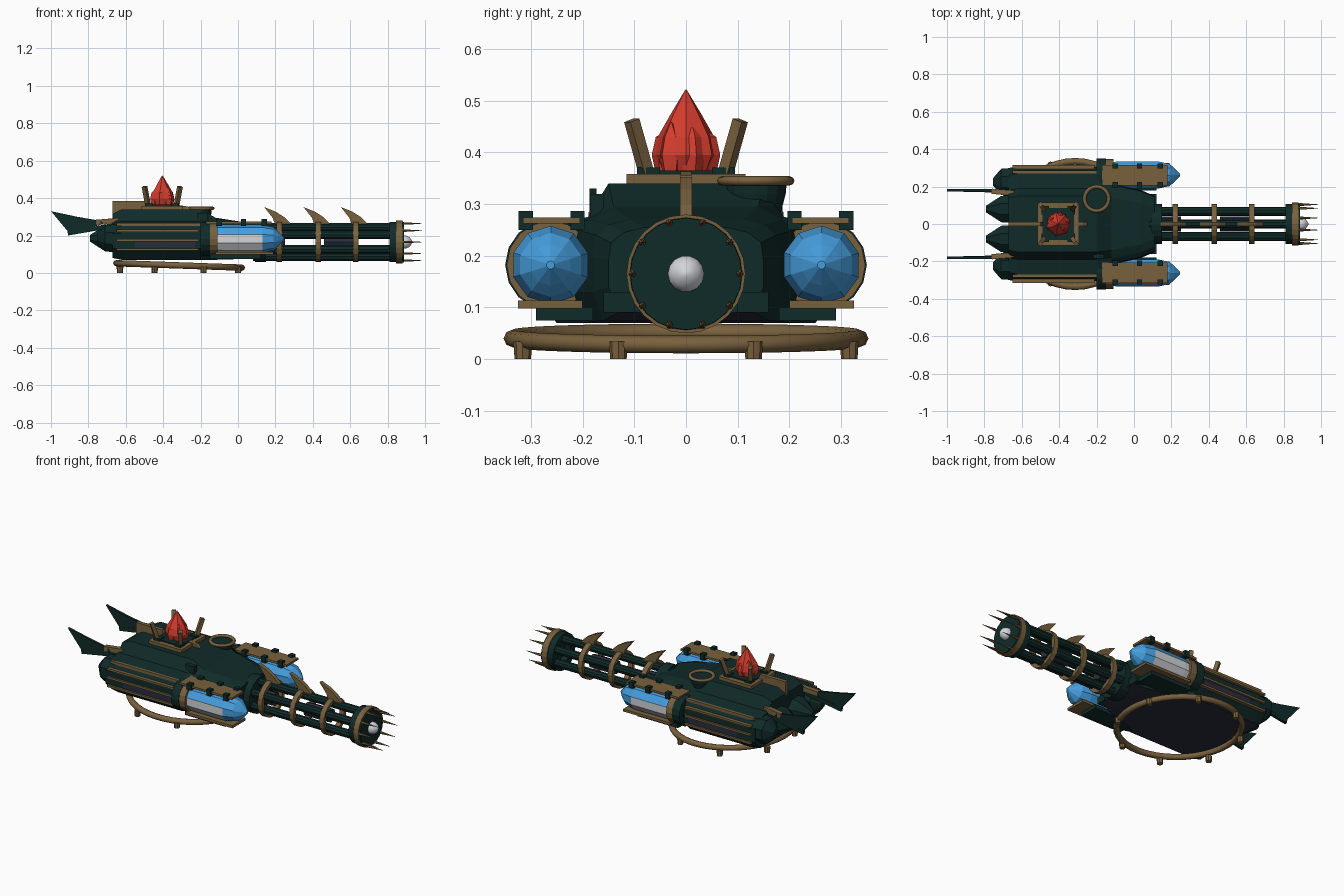
import bpy, bmesh, math, random
from mathutils import Vector, Matrix

if "Cube" in bpy.data.objects:
    bpy.data.objects.remove(bpy.data.objects["Cube"])
random.seed(4)

def mat(name, c):
    m = bpy.data.materials.new(name)
    m.diffuse_color = (*c, 1)
    m.use_nodes = True
    m.node_tree.nodes["Principled BSDF"].inputs["Base Color"].default_value = m.diffuse_color
    return m
GREEN = mat("dark green", (.005, .024, .022))
GOLD = mat("old brass", (.19, .12, .048))
BLUE = mat("sky blue", (.06, .34, .72))
WHITE = mat("pale grey", (.65, .66, .70))
RED = mat("flame red", (.66, .045, .027))
SLATE = mat("slate", (.022, .027, .047))

def finish(name, bm, *mats, rule=None, smooth=False):
    bmesh.ops.recalc_face_normals(bm, faces=bm.faces[:])
    bm.normal_update()
    for f in bm.faces:
        f.smooth = smooth
        if rule:
            f.material_index = rule(f.calc_center_median(), f.normal)
    me = bpy.data.meshes.new(name)
    bm.to_mesh(me)
    bm.free()
    for m in mats:
        me.materials.append(m)
    o = bpy.data.objects.new(name, me)
    bpy.context.collection.objects.link(o)
    return o

def skin(bm, rings, closed=False):
    # bridge rings of points; cap the ends unless the profile is a closed loop
    vs = [[bm.verts.new(p) for p in r] for r in rings]
    n = len(vs[0])
    for i in range(len(vs) - (0 if closed else 1)):
        a, b = vs[i], vs[(i + 1) % len(vs)]
        for j in range(n):
            k = (j + 1) % n
            bm.faces.new((a[j], a[k], b[k], b[j]))
    if not closed:
        bm.faces.new(vs[0])
        bm.faces.new(vs[-1])

def lathe(name, prof, c, *mats, n=12, axis='x', phase=0, closed=False, rule=None, smooth=False, warp=None):
    # prof: (distance along axis, radius); c: centre in the other two axes
    bm = bmesh.new()
    rings = []
    for t, r in prof:
        ring = []
        for j in range(n):
            a = phase + math.tau * j / n
            u, v = c[0] + r * math.cos(a), c[1] + r * math.sin(a)
            p = (t, u, v) if axis == 'x' else (u, v, t)
            ring.append(warp(p) if warp else p)
        rings.append(ring)
    skin(bm, rings, closed)
    return finish(name, bm, *mats, rule=rule, smooth=smooth)

def band(name, x0, x1, ri, ro, c, m, **k):
    return lathe(name, [(x0, ri), (x0, ro), (x1, ro), (x1, ri)], c, m, closed=True, **k)

def box(name, x, y, z, m):
    bm = bmesh.new()
    skin(bm, [[(X, y[0], z[0]), (X, y[1], z[0]), (X, y[1], z[1]), (X, y[0], z[1])] for X in x])
    return finish(name, bm, m)

def bar(name, p0, p1, w, h, m, tip=1):
    p0, p1 = Vector(p0), Vector(p1)
    q = (p1 - p0).to_track_quat('Z', 'Y')
    bm = bmesh.new()
    cs = [(-w, -h), (w, -h), (w, h), (-w, h)]
    skin(bm, [[p + q @ Vector((a * s, b * s, 0)) for a, b in cs] for p, s in ((p0, 1), (p1, tip))])
    return finish(name, bm, m)

def plate(name, pts, y, t, m):
    bm = bmesh.new()
    skin(bm, [[(a, y + d, b) for a, b in pts] for d in (-t, t)])
    return finish(name, bm, m)

# hull: half sections (y, z) mirrored and lofted along x
sections = [
    (-.67, [(.14, .315), (.18, .27), (.26, .255), (.30, .21), (.30, .13), (.25, .08)]),
    (-.62, [(.15, .34), (.19, .275), (.27, .262), (.305, .21), (.305, .13), (.25, .07)]),
    (-.20, [(.15, .34), (.19, .275), (.27, .262), (.305, .21), (.305, .13), (.25, .07)]),
    (-.12, [(.14, .295), (.185, .27), (.21, .25), (.22, .21), (.22, .13), (.20, .07)]),
    (.04, [(.11, .27), (.15, .26), (.175, .24), (.18, .20), (.18, .13), (.16, .075)]),
    (.11, [(.08, .255), (.12, .245), (.145, .225), (.15, .19), (.15, .14), (.13, .09)]),
]
bm = bmesh.new()
skin(bm, [[(x, y, z) for y, z in h] + [(x, -y, z) for y, z in reversed(h)] for x, h in sections])
finish("hull", bm, GREEN, SLATE, rule=lambda c, n: 1 if n.z < -.9 else 0)

# parts on both flanks
for s, side in ((1, "left"), (-1, "right")):
    def yy(a, b): return tuple(sorted((s * a, s * b)))
    for i, z in enumerate((.225, .175, .125)):
        box(f"{side}_flank_rail_{i}", (-.65, -.21), yy(.295, .316), (z - .006, z + .006), GOLD)
    box(f"{side}_flank_panel", (-.55, -.23), yy(.30, .308), (.135, .165), SLATE)
    bar(f"{side}_top_rail", (-.65, s * .278, .258), (-.2, s * .278, .258), .008, .008, GOLD)
    # tank with its holder and clamps
    c = (s * .262, .182)
    lathe(f"{side}_tank", [(-.15, .07), (-.08, .076), (.13, .076), (.19, .062), (.215, .04), (.245, .008)],
          c, BLUE, WHITE, n=10, phase=.31,
          rule=lambda p, n: 1 if p.x < .15 and n.z < .5 and n.y * s > -.2 and abs(n.x) < .5 else 0)
    band(f"{side}_tank_collar", -.2, -.15, .05, .088, c, GREEN, n=16)
    band(f"{side}_tank_holder", -.15, -.11, .05, .085, c, GOLD, n=16)
    box(f"{side}_tank_top_plate", (-.17, .18), yy(.205, .315), (.262, .274), GOLD)
    box(f"{side}_tank_bottom_plate", (-.12, .19), yy(.2, .325), (.098, .113), GOLD)
    box(f"{side}_tank_keel", (-.15, .12), yy(.18, .29), (.075, .1), GREEN)
    for i, x in enumerate((-.1, .03, .14)):
        for y in (.21, .31):
            box(f"{side}_clamp_{i}", (x - .014, x + .014), yy(y - .014, y + .014), (.25, .287), GREEN)
    # tail fin and strut
    plate(f"{side}_tail_fin", [(-1, .33), (-.86, .30), (-.73, .278), (-.72, .262), (-.9, .21)], s * .18, .007, GREEN)
    bar(f"{side}_tail_strut", (-.91, s * .18, .212), (-.66, s * .175, .255), .008, .012, GREEN)
    bar(f"{side}_tail_mount", (-.76, s * .175, .27), (-.64, s * .165, .28), .014, .014, GOLD)
    # exhaust cones
    for i, (y, x) in enumerate(((.08, -.79), (.225, -.755))):
        lathe(f"{side}_exhaust_{i}", [(-.66, .08), (-.71, .076), (x, .02)], (s * y, .185), GREEN, n=8, phase=.39)
    box(f"{side}_nose_block", (.03, .12), yy(.1, .16), (.09, .13), GREEN)

# rotary gun
Z = .165
for k in range(6):
    a = math.radians(30 + 60 * k)
    lathe(f"barrel_{k}", [(.08, .024), (.85, .024)], (.078 * math.cos(a), Z + .078 * math.sin(a)), GREEN, n=10)
band("gun_collar", .09, .15, .03, .108, (0, Z), GREEN, n=20)
lathe("rear_core", [(.1, .04), (.25, .04)], (0, Z), SLATE, n=8)
lathe("middle_core", [(.46, .04), (.62, .04)], (0, Z), SLATE, n=8)
for i, x in enumerate((.22, .43, .63)):
    band(f"gun_ring_{i}", x - .015, x + .015, .085, .108, (0, Z), GOLD, n=20)
    plate(f"gun_fin_{i}", [(x - .02, .255), (x - .035, .295), (x - .08, .352), (x - .02, .328), (x + .025, .30),
                           (x + .05, .275), (x + .075, .25)], 0, .012, GOLD)
# muzzle
band("muzzle_band", .81, .845, .06, .108, (0, Z), GREEN, n=24)
band("muzzle_ring", .845, .88, .09, .115, (0, Z), GOLD, n=24)
lathe("muzzle_face", [(.85, .112), (.888, .108)], (0, Z), GREEN, n=24)
lathe("muzzle_bulb", [(.87, .036), (.90, .035), (.918, .026), (.932, .004)], (0, Z), WHITE, n=14, smooth=True)
for k in range(10):
    a = math.radians(36 * k)
    lathe(f"muzzle_spike_{k}", [(.86, .008), (.90, .007), (.985, .001)],
          (.104 * math.cos(a), Z + .104 * math.sin(a)), GOLD, n=6)

# landing ring with feet, slightly tilted
CX = -.315
lathe("landing_ring", [(.017 * math.sin(t * math.tau / 8), .335 + .018 * math.cos(t * math.tau / 8)) for t in range(8)],
      (CX, 0), GOLD, n=40, axis='z', closed=True, smooth=True,
      warp=lambda p: (p[0], p[1], p[2] + .04 - .035 * (p[0] - CX)))
for k in range(8):
    a = math.radians(22.5 + 45 * k)
    lathe(f"foot_{k}", [(0, .016), (.034, .018)], (CX + .342 * math.cos(a), .342 * math.sin(a)), GOLD, n=8, axis='z')

# deck: spine, brazier, posts, hatch
plate("deck_spine", [(-.67, .305), (-.67, .385), (-.5, .385), (-.48, .34), (-.48, .305)], 0, .011, GOLD)
plate("front_spine", [(-.33, .33), (-.33, .365), (-.27, .355), (-.24, .33)], 0, .011, GOLD)
FX = -.405
box("brazier_base", (FX - .085, FX + .085), (-.085, .085), (.335, .365), GREEN)
for s in (-1, 1):
    box("brazier_side_frame", (FX - .11, FX + .11), tuple(sorted((s * .085, s * .115))), (.335, .358), GOLD)
    box("brazier_end_frame", tuple(sorted((FX + s * .085, FX + s * .11))), (-.085, .085), (.335, .358), GOLD)
    for t in (-1, 1):
        bar("brazier_post", (FX + t * .075, s * .075, .355), (FX + t * .095, s * .105, .462), .011, .011, GOLD)
        box("brazier_corner", tuple(sorted((FX + t * .05, FX + t * .09))), tuple(sorted((s * .05, s * .095))),
            (.355, .371), GREEN)
lathe("flame_core", [(.355, .045), (.395, .064), (.43, .056), (.475, .03), (.522, .001)], (FX, 0), RED, n=7, axis='z')
for k in range(6):
    a = math.tau * k / 6 + .3
    h = .425 + random.random() * .06
    lathe(f"flame_tongue_{k}", [(.36, .018), (.395, .026), (.43, .018), (h + .01, .001)],
          (FX + .042 * math.cos(a), .042 * math.sin(a)), RED, n=5, axis='z', phase=a)
HC = (-.2, .135)
lathe("hatch_rim", [(.345 + .009 * math.sin(t * math.tau / 8), .065 + .010 * math.cos(t * math.tau / 8)) for t in range(8)],
      HC, GOLD, n=24, axis='z', closed=True, smooth=True)
lathe("hatch_well", [(.27, .045), (.32, .058), (.341, .06)], HC, GREEN, n=16, axis='z')
box("deck_box", (-.22, -.16), (-.185, -.16), (.26, .32), GREEN)
